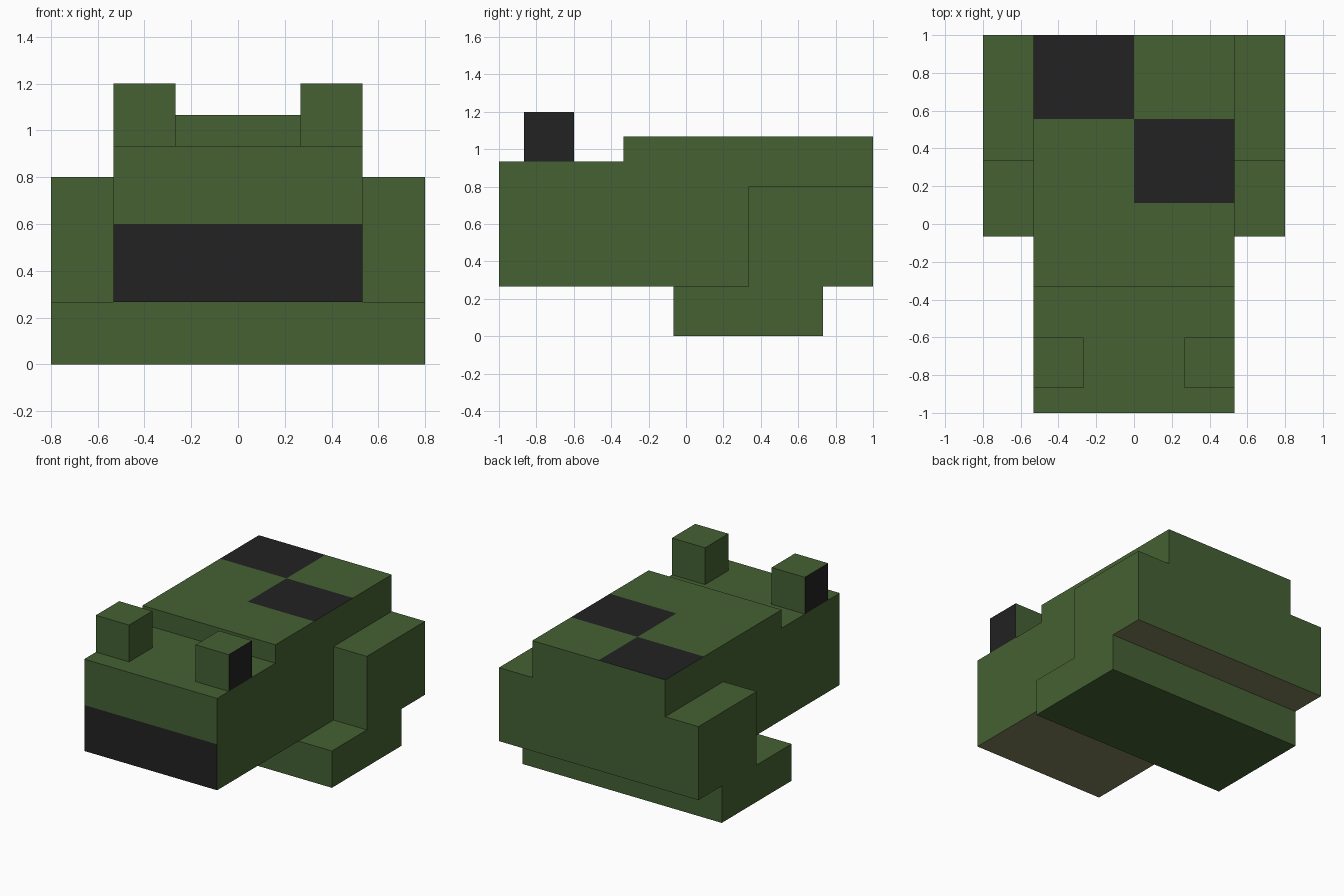
import bpy
import bmesh
from mathutils import Vector

default = bpy.data.objects.get("Cube")
if default:
    bpy.data.objects.remove(default)


def material(name, rgb):
    mat = bpy.data.materials.new(name)
    mat.use_nodes = True
    mat.diffuse_color = (*rgb, 1)
    mat.node_tree.nodes["Principled BSDF"].inputs["Base Color"].default_value = (*rgb, 1)
    return mat


MATERIALS = [
    material("moss_green", (0.06, 0.12, 0.033)),
    material("charcoal", (0.016, 0.016, 0.016)),
    material("belly_olive", (0.216, 0.216, 0.11)),
]
GREEN, BLACK, BELLY = range(3)


def box(name, low, high, cuts=(), rule=None):
    """Box between two corners, cut by (axis, position) planes, coloured by a face rule."""
    low, high = Vector(low), Vector(high)
    bm = bmesh.new()
    bmesh.ops.create_cube(bm, size=1)
    for v in bm.verts:
        v.co = (low + high) / 2 + v.co * (high - low)
    for axis, position in cuts:
        normal, point = Vector(), Vector()
        normal[axis] = 1
        point[axis] = position
        bmesh.ops.bisect_plane(bm, geom=bm.verts[:] + bm.edges[:] + bm.faces[:],
                               plane_co=point, plane_no=normal)
    bm.normal_update()
    for f in bm.faces:
        f.material_index = rule(f.normal, f.calc_center_median()) if rule else GREEN
    mesh = bpy.data.meshes.new(name)
    bm.to_mesh(mesh)
    bm.free()
    for mat in MATERIALS:
        mesh.materials.append(mat)
    obj = bpy.data.objects.new(name, mesh)
    bpy.context.scene.collection.objects.link(obj)
    return obj


# Main levels shared between parts
HALF, WIDE, FLOOR, NECK = 0.533, 0.8, 0.267, -0.333
SPOT_FRONT, SPOT_MID = 0.111, 0.556


def belly_rule(n, c):
    return BELLY if n.z < -0.5 else GREEN


def body_rule(n, c):
    # Two diagonal square spots on the back
    if n.z > 0.5:
        rear = c.x < 0 and c.y > SPOT_MID
        middle = c.x > 0 and SPOT_FRONT < c.y < SPOT_MID
        return BLACK if rear or middle else GREEN
    return belly_rule(n, c)


def head_rule(n, c):
    # Wide mouth on the lower half of the face
    if n.y < -0.5 and c.z < 0.6:
        return BLACK
    return belly_rule(n, c)


# Body and head
box("body", (-HALF, NECK, FLOOR), (HALF, 1, 1.067),
    cuts=[(0, 0), (1, SPOT_FRONT), (1, SPOT_MID)], rule=body_rule)
box("head", (-HALF, -1, FLOOR), (HALF, NECK, 0.933), cuts=[(2, 0.6)], rule=head_rule)

# Feet slab under the body
box("feet", (-WIDE, -0.067, 0), (WIDE, 0.733, FLOOR))

# Paired eyes with dark outer sides, and haunches
for side, label in ((1, "left"), (-1, "right")):
    def span(a, b):
        return sorted((side * a, side * b))

    x0, x1 = span(0.267, HALF)
    box(label + "_eye", (x0, -0.867, 0.933), (x1, -0.6, 1.2),
        rule=lambda n, c: BLACK if n.x * side > 0.5 else GREEN)
    x0, x1 = span(HALF, WIDE)
    box(label + "_haunch", (x0, -NECK, FLOOR), (x1, 1, 0.8), rule=belly_rule)
